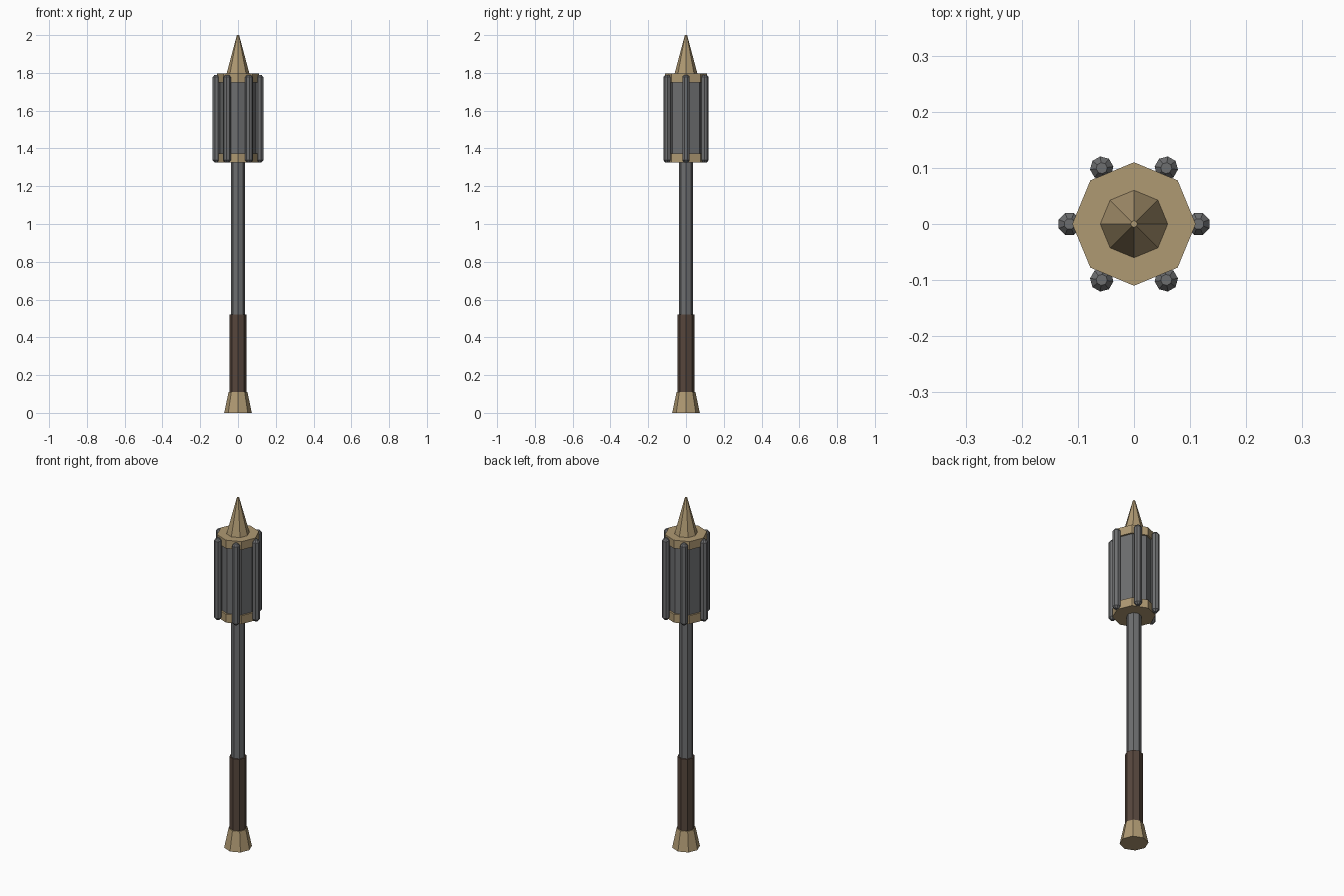
import bpy, bmesh, math

if "Cube" in bpy.data.objects:
    bpy.data.objects.remove(bpy.data.objects["Cube"])


def material(name, rgb):
    m = bpy.data.materials.new(name)
    m.diffuse_color = (*rgb, 1)
    m.use_nodes = True
    m.node_tree.nodes["Principled BSDF"].inputs["Base Color"].default_value = m.diffuse_color
    return m


brass = material("dull_brass", (0.43, 0.32, 0.17))
steel = material("dark_steel", (0.155, 0.158, 0.162))
leather = material("brown_leather", (0.095, 0.062, 0.046))


def turned(name, profile, mat, centre=(0, 0), turn=0.0, sides=8):
    """Capped low-poly solid of revolution from (radius, z) pairs."""
    bm = bmesh.new()
    rings = []
    for r, z in profile:
        rings.append([bm.verts.new((centre[0] + r * math.cos(turn + math.tau * i / sides),
                                    centre[1] + r * math.sin(turn + math.tau * i / sides), z))
                      for i in range(sides)])
    for a, b in zip(rings, rings[1:]):
        for i in range(sides):
            j = (i + 1) % sides
            bm.faces.new((a[i], a[j], b[j], b[i]))
    bm.faces.new(rings[0][::-1])
    bm.faces.new(rings[-1])
    mesh = bpy.data.meshes.new(name)
    bm.to_mesh(mesh)
    bm.free()
    mesh.materials.append(mat)
    ob = bpy.data.objects.new(name, mesh)
    bpy.context.collection.objects.link(ob)
    return ob


# Handle
turned("pommel", [(0.073, 0), (0.05, 0.11)], brass)
turned("grip", [(0.045, 0.09), (0.045, 0.52)], leather)
turned("shaft", [(0.038, 0.5), (0.038, 1.34)], steel)

# Head
turned("lower_collar", [(0.11, 1.325), (0.11, 1.373)], brass)
turned("head_core", [(0.1, 1.36), (0.1, 1.76)], steel)
turned("upper_collar", [(0.11, 1.75), (0.11, 1.797)], brass)
turned("top_spike", [(0.062, 1.79), (0.006, 2.0)], brass)

# Six rods around the head, with tapered ends
for k in range(6):
    a = math.tau * k / 6
    turned(f"head_rod_{k + 1}",
           [(0.010, 1.325), (0.021, 1.338), (0.021, 1.777), (0.010, 1.79)], steel,
           (0.115 * math.cos(a), 0.115 * math.sin(a)), a + math.pi / 8)
